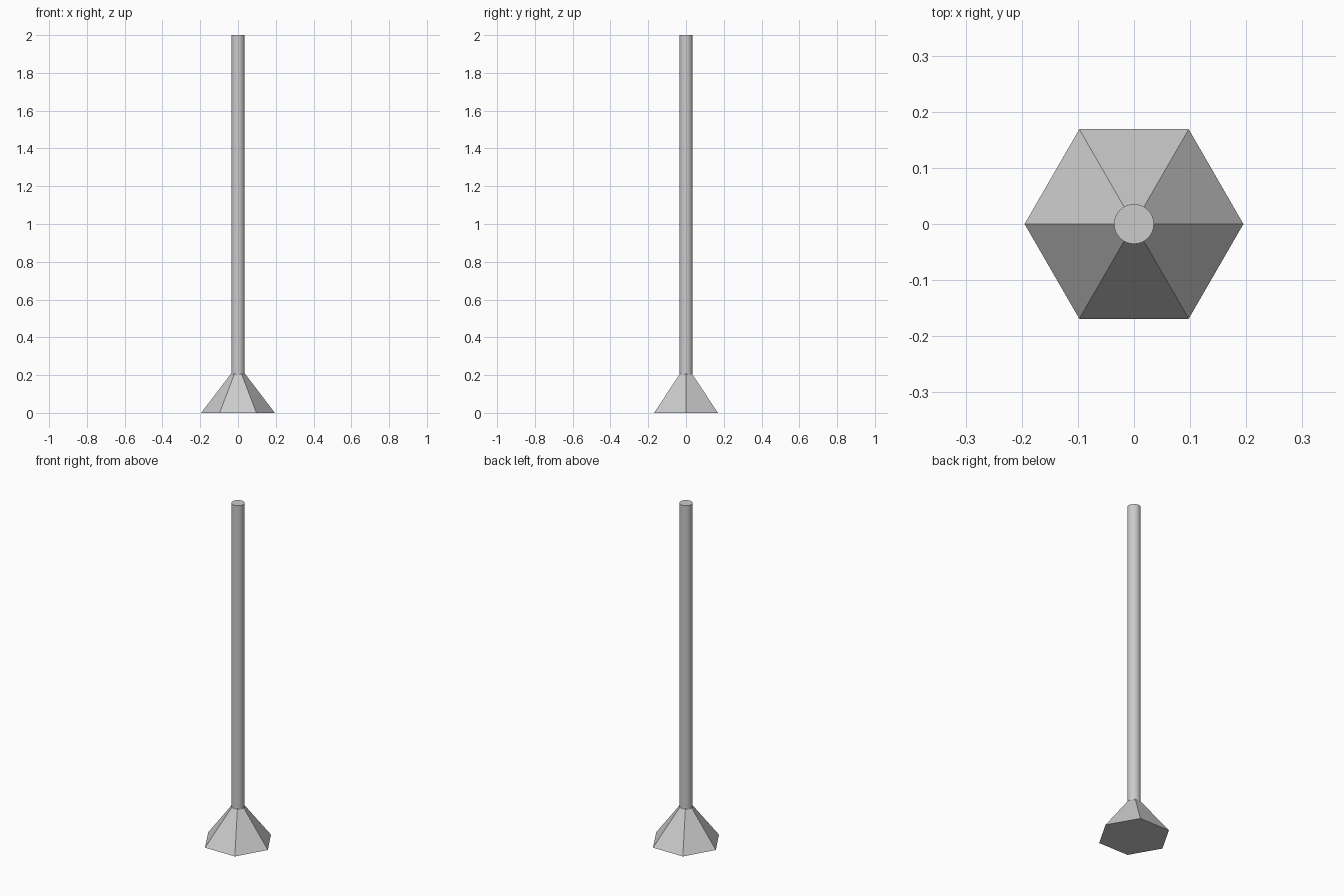
import bpy

if "Cube" in bpy.data.objects:
    bpy.data.objects.remove(bpy.data.objects["Cube"])

BASE_R, TOP_R, BASE_H = 0.195, 0.035, 0.21
POLE_R, HEIGHT = 0.0355, 2.0
POLE_START = 0.19

# Hexagonal tapered foot, corners on the x axis
bpy.ops.mesh.primitive_cone_add(vertices=6, radius1=BASE_R, radius2=TOP_R,
                                depth=BASE_H, location=(0, 0, BASE_H / 2))
foot = bpy.context.object
foot.name = "hexagonal_foot"
foot.rotation_euler.z = 3.14159265 / 6  # primitive starts with a corner on y

# Round pole rising out of the foot
bpy.ops.mesh.primitive_cylinder_add(vertices=32, radius=POLE_R,
                                    depth=HEIGHT - POLE_START,
                                    location=(0, 0, (HEIGHT + POLE_START) / 2))
pole = bpy.context.object
pole.name = "pole"
bpy.ops.object.shade_smooth_by_angle()
